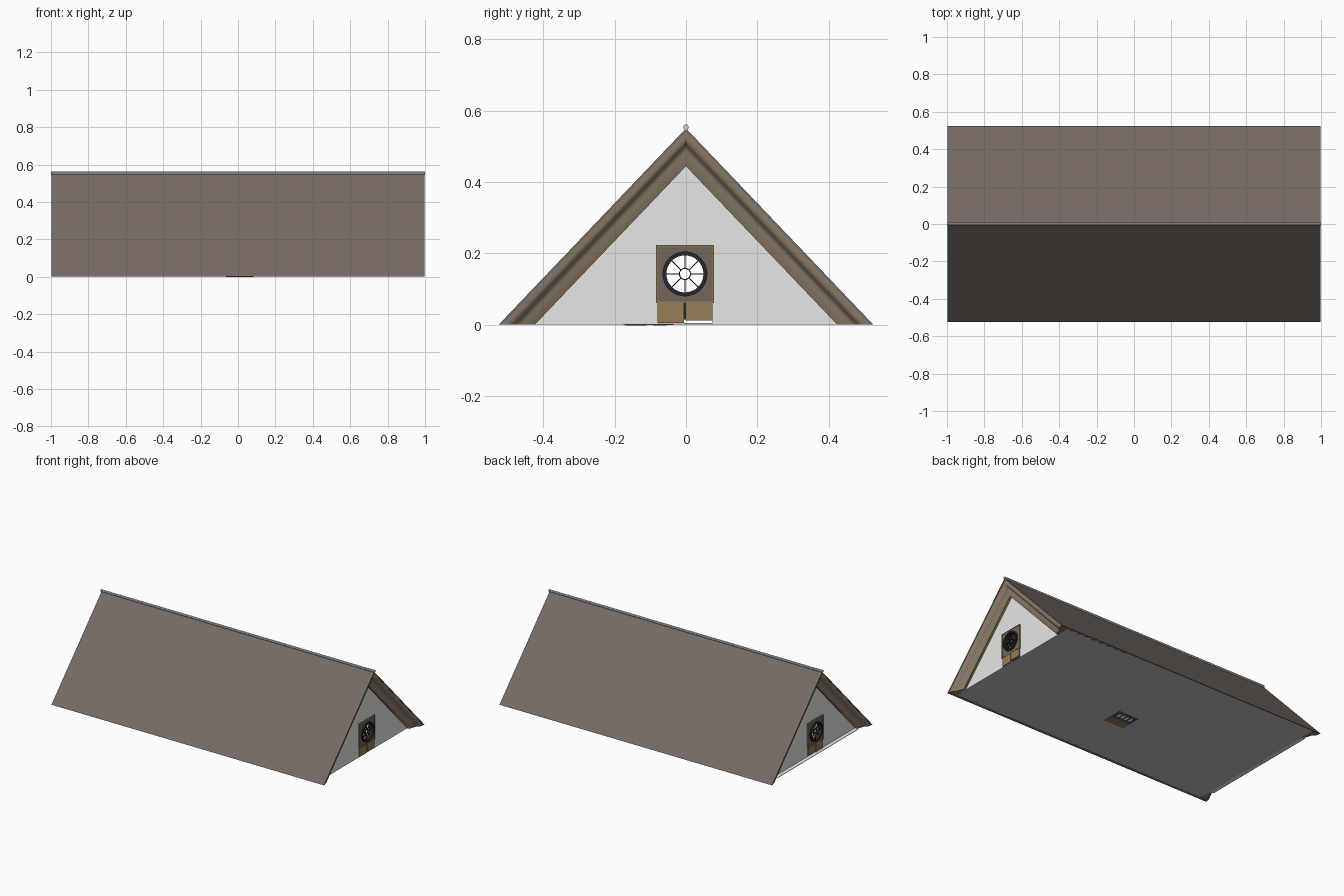
import bpy, bmesh, math

if "Cube" in bpy.data.objects:
    bpy.data.objects.remove(bpy.data.objects["Cube"])

def mat(name, r, g, b):
    m = bpy.data.materials.new(name)
    m.diffuse_color = (r, g, b, 1)
    m.use_nodes = True
    m.node_tree.nodes["Principled BSDF"].inputs["Base Color"].default_value = m.diffuse_color
    return m

ROOF = mat("roof brown grey", 0.185, 0.148, 0.131)
TRIM = mat("trim taupe", 0.29, 0.22, 0.155)
WALL = mat("wall white", 0.80, 0.80, 0.79)
FLOOR = mat("floor grey", 0.53, 0.53, 0.53)
PANEL = mat("panel brown", 0.17, 0.13, 0.11)
TAN = mat("tan wood", 0.31, 0.21, 0.09)
BLACK = mat("window black", 0.02, 0.02, 0.022)
RIDGE = mat("ridge pale grey", 0.62, 0.66, 0.66)

H, W = 0.55, 0.525   # ridge height and half width

def finish(name, bm, m):
    bmesh.ops.recalc_face_normals(bm, faces=bm.faces[:])
    me = bpy.data.meshes.new(name)
    bm.to_mesh(me)
    bm.free()
    me.materials.append(m)
    ob = bpy.data.objects.new(name, me)
    bpy.context.collection.objects.link(ob)
    return ob

def smooth(ob, degrees):
    bpy.ops.object.select_all(action='DESELECT')
    ob.select_set(True)
    bpy.context.view_layer.objects.active = ob
    bpy.ops.object.shade_smooth_by_angle(angle=math.radians(degrees))

def gable_sweep(name, prof, m):
    """Sweep a closed (drop below ridge line, x) profile eave - ridge - eave."""
    bm = bmesh.new()
    rows = []
    for v, x in prof:
        e = W * (H - v) / H
        rows.append([bm.verts.new(p) for p in ((x, -e, 0), (x, 0, H - v), (x, e, 0))])
    n = len(rows)
    for i in range(n):
        a, b = rows[i], rows[(i + 1) % n]
        for k in range(2):
            bm.faces.new((a[k], a[k + 1], b[k + 1], b[k]))
    for k in (0, 2):
        bm.faces.new([r[k] for r in rows])
    return finish(name, bm, m)

def prism(name, pts, x0, x1, m):
    """Extrude a (y, z) outline along x."""
    bm = bmesh.new()
    a = [bm.verts.new((x0, y, z)) for y, z in pts]
    b = [bm.verts.new((x1, y, z)) for y, z in pts]
    bm.faces.new(a)
    bm.faces.new(b)
    n = len(pts)
    for i in range(n):
        j = (i + 1) % n
        bm.faces.new((a[i], a[j], b[j], b[i]))
    return finish(name, bm, m)

def box(name, x0, x1, y0, y1, z0, z1, m):
    return prism(name, [(y0, z0), (y1, z0), (y1, z1), (y0, z1)], x0, x1, m)

def annulus(name, inner, outer, x0, x1, m):
    """Plate along x between two matching (y, z) loops."""
    bm = bmesh.new()
    loops = [[bm.verts.new((x, y, z)) for y, z in l]
             for l, x in ((inner, x0), (outer, x0), (outer, x1), (inner, x1))]
    n = len(inner)
    for k in range(4):
        a, b = loops[k], loops[(k + 1) % 4]
        for i in range(n):
            j = (i + 1) % n
            bm.faces.new((a[i], a[j], b[j], b[i]))
    return finish(name, bm, m)

CY, CZ, N = -0.003, 0.142, 32
ANG = [2 * math.pi * i / N for i in range(N)]

def circle(r):
    return [(CY + r * math.cos(a), CZ + r * math.sin(a)) for a in ANG]

def square(h):
    out = []
    for a in ANG:
        c, s = math.cos(a), math.sin(a)
        k = h / max(abs(c), abs(s))
        out.append((CY + k * c, CZ + k * s))
    return out

# roof covering, ridge cap and floor
gable_sweep("roof", [(0, -0.996), (0, 0.996), (0.010, 0.996), (0.010, 0.98),
                     (0.022, 0.98), (0.022, -0.98), (0.010, -0.98), (0.010, -0.996)], ROOF)
prism("ridge_cap", [(0.0075 * math.cos(math.pi * i / 4), 0.5535 + 0.0085 * math.sin(math.pi * i / 4))
                    for i in range(8)], -1, 1, RIDGE)
box("floor", -0.939, 0.939, -0.518, 0.518, 0.0, 0.004, FLOOR)

# hatch set in the underside
def plate(name, x0, x1, y0, y1, depth, m):
    box(name, x0, x1, y0, y1, -depth, 0.0, m)

plate("hatch_frame", -0.064, 0.084, -0.175, -0.035, 0.001, PANEL)
plate("hatch_window", -0.05, 0.07, -0.098, -0.048, 0.0015, BLACK)
for i in range(4):
    x = -0.044 + 0.029 * i
    plate("hatch_pane", x, x + 0.021, -0.092, -0.054, 0.002, WALL)
for x in (-0.058, 0.013):
    plate("hatch_door", x, x + 0.065, -0.170, -0.112, 0.002, TAN)

# both gable ends
MOULD = [(0.010, 0.93), (0.010, 0.994), (0.020, 0.993), (0.032, 0.990), (0.040, 0.985),
         (0.046, 0.977), (0.052, 0.971), (0.060, 0.968), (0.070, 0.966),
         (0.090, 0.960), (0.106, 0.954), (0.106, 0.93)]
for s, side in ((1, "right"), (-1, "left")):
    smooth(gable_sweep("gable_trim_" + side, [(v, s * x) for v, x in MOULD], TRIM), 50)
    # wall with rectangular opening
    prism("gable_wall_" + side, [(-0.47, 0.0), (-0.08, 0.0), (-0.08, 0.222), (0.074, 0.222),
                                 (0.074, 0.0), (0.47, 0.0), (0, 0.49)],
          s * 0.92, s * 0.94, WALL)
    # window surround with tan border
    annulus("window_panel_" + side, circle(0.055), square(0.079), s * 0.925, s * 0.946, PANEL)
    annulus("window_border_" + side, square(0.0775), square(0.081), s * 0.92, s * 0.948, TAN)
    # round window: ring, hub and eight spokes, open between
    ring = annulus("window_ring_" + side, circle(0.052), circle(0.063), s * 0.925, s * 0.956, BLACK)
    smooth(ring, 40)
    annulus("window_hub_" + side, circle(0.014), circle(0.017), s * 0.936, s * 0.946, BLACK)
    for k in range(8):
        a = k * math.pi / 4
        c, d = math.cos(a), math.sin(a)
        w = 0.0016
        prism("window_spoke_" + side,
              [(CY + r * c - t * d, CZ + r * d + t * c)
               for r, t in ((0.016, -w), (0.054, -w), (0.054, w), (0.016, w))],
              s * 0.937, s * 0.945, BLACK)
    # lower tan boards, with the gap below the right-hand board
    box("lower_board_" + side, s * 0.925, s * 0.946, -0.08, -0.005, 0.004, 0.062, TAN)
    box("lower_board_" + side, s * 0.925, s * 0.946, -0.001, 0.074, 0.012, 0.062, TAN)
    box("board_gap_" + side, s * 0.925, s * 0.94, -0.006, 0.0, 0.014, 0.06, BLACK)

# pale sill along the foot of the left wall
box("wall_sill", -0.965, -0.94, -0.42, 0.42, 0.0, 0.003, WALL)
